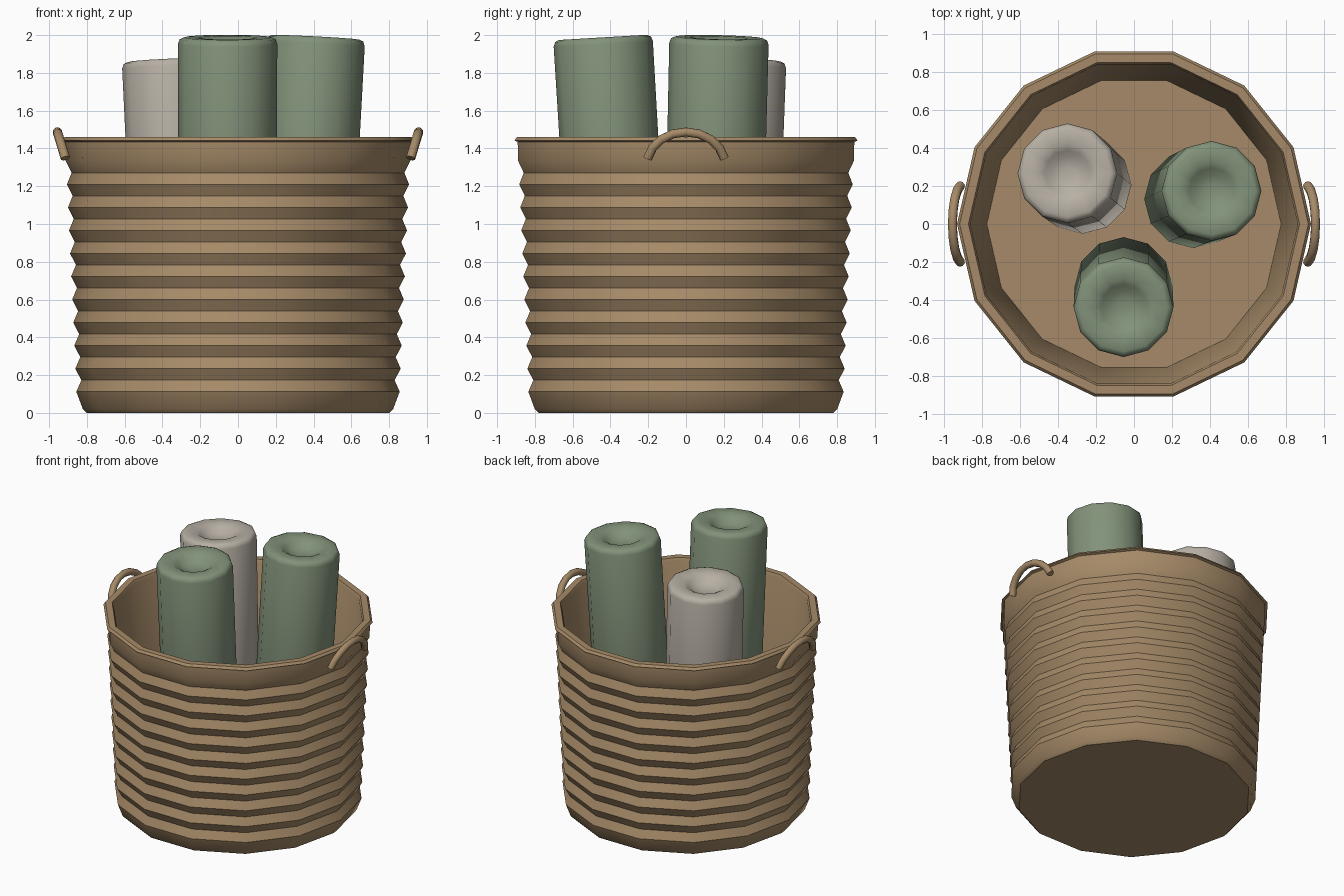
import bpy, bmesh, math
from mathutils import Vector

if "Cube" in bpy.data.objects:
    bpy.data.objects.remove(bpy.data.objects["Cube"])


def material(name, rgb):
    m = bpy.data.materials.new(name)
    m.diffuse_color = (*rgb, 1)
    m.use_nodes = True
    m.node_tree.nodes["Principled BSDF"].inputs["Base Color"].default_value = m.diffuse_color
    return m


WICKER = material("wicker tan", (0.38, 0.255, 0.138))
GREEN = material("sage green", (0.225, 0.29, 0.195))
CREAM = material("warm grey", (0.47, 0.43, 0.37))


def smooth(ob, angle):
    bpy.ops.object.select_all(action='DESELECT')
    ob.select_set(True)
    bpy.context.view_layer.objects.active = ob
    bpy.ops.object.shade_smooth_by_angle(angle=math.radians(angle))


def lathe(name, profile, sides, mat, angle, base=(0, 0, 0), axis=(0, 0, 1)):
    """Revolve (radius, height) points, capping both ends, along a tilted axis."""
    bm = bmesh.new()
    rot = Vector((0, 0, 1)).rotation_difference(Vector(axis).normalized())
    rings = []
    for r, z in profile:
        rings.append([bm.verts.new(rot @ Vector((r * math.cos(t), r * math.sin(t), z)) + Vector(base))
                      for t in (2 * math.pi * i / sides for i in range(sides))])
    for a, b in zip(rings, rings[1:]):
        for i in range(sides):
            j = (i + 1) % sides
            bm.faces.new((a[i], a[j], b[j], b[i]))
    bm.faces.new(rings[0][::-1])
    bm.faces.new(rings[-1])
    me = bpy.data.meshes.new(name)
    bm.to_mesh(me)
    bm.free()
    me.materials.append(mat)
    ob = bpy.data.objects.new(name, me)
    bpy.context.collection.objects.link(ob)
    smooth(ob, angle)
    return ob


# Basket: ribbed outer wall, rim, inner wall and floor
profile = [(0.80, 0), (0.822, 0.022)]
for i in range(10):
    z = 0.112 + 0.122 * i
    profile += [(0.856 + 0.0055 * i, z), (0.829 + 0.0058 * i, z + 0.061)]
profile += [(0.912, 1.335), (0.914, 1.435), (0.932, 1.442), (0.918, 1.46),
            (0.872, 1.46), (0.862, 1.44), (0.775, 0.05)]
lathe("basket", profile, 14, WICKER, 30)


# Rolled towels leaning outwards, with a dimple in the top
def towel(name, bottom, top, height, mat):
    base = Vector((*bottom, 0.055))
    axis = Vector((*top, height)) - base
    n = axis.length
    lathe(name, [(0.235, 0), (0.258, 0.03), (0.263, n - 0.035), (0.254, n - 0.01), (0.232, n),
                 (0.155, n - 0.002), (0.12, n - 0.022), (0.085, n - 0.05), (0.03, n - 0.06)],
          12, mat, 50, base, axis)


towel("front_towel", (-0.055, -0.325), (-0.055, -0.44), 1.988, GREEN)
towel("right_towel", (0.31, 0.13), (0.41, 0.175), 1.988, GREEN)
towel("left_towel", (-0.27, 0.205), (-0.352, 0.268), 1.868, CREAM)


# Arched handles on both sides
for side, label in ((1, "right"), (-1, "left")):
    cu = bpy.data.curves.new(label + "_handle", 'CURVE')
    cu.dimensions = '3D'
    cu.bevel_depth = 0.025
    cu.bevel_resolution = 2
    cu.use_fill_caps = True
    sp = cu.splines.new('POLY')
    sp.points.add(8)
    for i, p in enumerate(sp.points):
        t = math.radians(12 + 156 * i / 8)
        s = math.sin(t)
        p.co = (side * (0.903 + 0.053 * s), 0.207 * math.cos(t), 1.312 + 0.175 * s, 1)
    cu.materials.append(WICKER)
    ob = bpy.data.objects.new(label + "_handle", cu)
    bpy.context.collection.objects.link(ob)
    bpy.ops.object.select_all(action='DESELECT')
    ob.select_set(True)
    bpy.context.view_layer.objects.active = ob
    bpy.ops.object.convert(target='MESH')
    smooth(bpy.context.view_layer.objects.active, 50)
